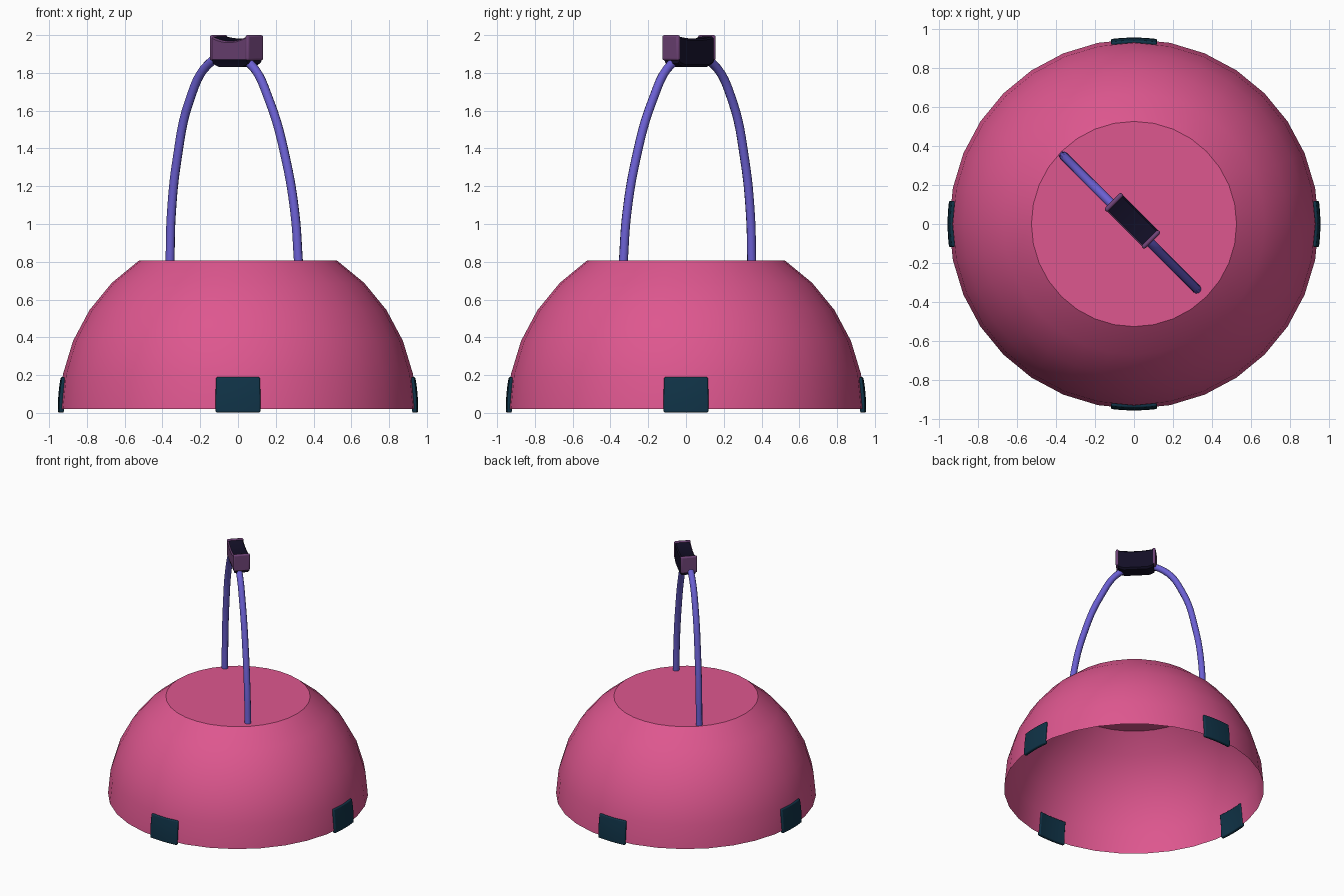
import bpy, bmesh, math
from mathutils import Vector

if "Cube" in bpy.data.objects:
    bpy.data.objects.remove(bpy.data.objects["Cube"])


def mat(name, rgb):
    m = bpy.data.materials.new(name)
    m.diffuse_color = (*rgb, 1)
    m.use_nodes = True
    m.node_tree.nodes["Principled BSDF"].inputs["Base Color"].default_value = m.diffuse_color
    return m


PINK = mat("pink", (0.73, 0.095, 0.275))
TEAL = mat("dark teal", (0.005, 0.033, 0.063))
VIOLET = mat("violet", (0.145, 0.115, 0.64))
PLUM = mat("plum", (0.155, 0.055, 0.18))
NAVY = mat("navy", (0.006, 0.0045, 0.019))
R, BASE = 0.945, 0.02


def smooth(ob, angle=30):
    bpy.ops.object.select_all(action='DESELECT')
    ob.select_set(True)
    bpy.context.view_layer.objects.active = ob
    bpy.ops.object.shade_smooth_by_angle(angle=math.radians(angle))


def finish(name, bm, mats, bevel=0):
    bmesh.ops.recalc_face_normals(bm, faces=bm.faces)
    me = bpy.data.meshes.new(name)
    bm.to_mesh(me)
    bm.free()
    ob = bpy.data.objects.new(name, me)
    bpy.context.collection.objects.link(ob)
    for m in mats:
        me.materials.append(m)
    smooth(ob)
    if bevel:
        b = ob.modifiers.new("bevel", 'BEVEL')
        b.width, b.segments, b.limit_method = bevel, 3, 'ANGLE'
    return ob


def loft(bm, rings, cap=True):
    """Join closed rings of points; returns the ring vertices."""
    vs = [[bm.verts.new(p) for p in ring] for ring in rings]
    n = len(vs[0])
    for a, b in zip(vs, vs[1:]):
        for i in range(n):
            bm.faces.new((a[i], a[(i + 1) % n], b[(i + 1) % n], b[i]))
    if cap:
        bm.faces.new(vs[0])
    bm.faces.new(vs[-1])
    return vs


def polar(r, az, el):
    return Vector((r * math.cos(el) * math.cos(az), r * math.cos(el) * math.sin(az),
                   BASE + r * math.sin(el)))


# Dome: open-bottomed sphere section with a flat top
bm = bmesh.new()
step = math.tau / 32
loft(bm, [[polar(R, i * step, k * step) for i in range(32)] for k in range(6)], cap=False)
bm.normal_update()
finish("dome", bm, [PINK])

# Four curved pads wrapped over the rim
for k, side in enumerate(("right", "back", "left", "front")):
    bm = bmesh.new()
    rings = []
    for i in range(7):
        az = k * math.pi / 2 + math.radians(-7.2 + 2.4 * i)
        els = [math.radians(-1.1 + j * 11.4 / 4) for j in range(5)]
        rings.append([polar(0.954, az, e) for e in els] +
                     [polar(0.928, az, e) for e in reversed(els)])
    loft(bm, rings)
    finish("rim_pad_" + side, bm, [TEAL], 0.008)

# Handle arch in the diagonal plane (s runs toward +x, -y)
arch = [(-0.352, 0.80), (-0.345, 1.05), (-0.315, 1.34), (-0.25, 1.65), (-0.15, 1.845),
        (-0.03, 1.89), (0.075, 1.845), (0.175, 1.65), (0.262, 1.34), (0.31, 1.05), (0.328, 0.80)]
cu = bpy.data.curves.new("handle_arch", 'CURVE')
cu.dimensions = '3D'
cu.bevel_depth, cu.bevel_resolution = 0.024, 3
cu.use_fill_caps = True
cu.resolution_u = 6
sp = cu.splines.new('BEZIER')
sp.bezier_points.add(len(arch) - 1)
for p, (s, z) in zip(sp.bezier_points, arch):
    p.co = (s - 0.008, -s - 0.004, z)
    p.handle_left_type = p.handle_right_type = 'AUTO'
cu.materials.append(VIOLET)
ob = bpy.data.objects.new("handle_arch", cu)
bpy.context.collection.objects.link(ob)
bpy.ops.object.select_all(action='DESELECT')
ob.select_set(True)
bpy.context.view_layer.objects.active = ob
bpy.ops.object.convert(target='MESH')
smooth(bpy.context.view_layer.objects.active, 40)

# Grip frame: t along the handle, w across it
T = Vector((1, -1, 0)).normalized()
W = Vector((1, 1, 0)).normalized()
C = Vector((-0.008, 0.016, 0))


def grip(t, w, z):
    return C + T * t + W * w + Vector((0, 0, z))


# Sagging grip body, plum on its front-left side above the belly
bm = bmesh.new()
rings = []
for i in range(13):
    t = -0.13 + 0.26 * i / 12
    sag = 1 - (t / 0.13) ** 2
    front, back = 1.993 - 0.025 * sag, 1.993 - 0.012 * sag
    low = 1.85 - 0.018 * min(1, 2 * sag)
    rings.append([grip(t, *p) for p in (
        (-0.05, front), (0.05, back), (0.058, back - 0.01), (0.058, low + 0.012),
        (0.045, low), (-0.045, low), (-0.056, 1.872), (-0.058, 1.874), (-0.058, front - 0.008))])
loft(bm, rings)
bm.normal_update()
for f in bm.faces:
    c = f.calc_center_median()
    if (c - C).dot(W) < -0.05 and c.z > 1.872:
        f.material_index = 1
finish("grip_body", bm, [NAVY, PLUM])

# Plum end caps
for sgn, label in ((-1, "back_left"), (1, "front_right")):
    bm = bmesh.new()
    sec = [(-0.061, 1.866), (0.061, 1.866), (0.061, 2.0), (-0.061, 2.0)]
    loft(bm, [[grip(sgn * t, w, z) for w, z in sec] for t in (0.122, 0.146)])
    finish("grip_cap_" + label, bm, [PLUM], 0.011)
